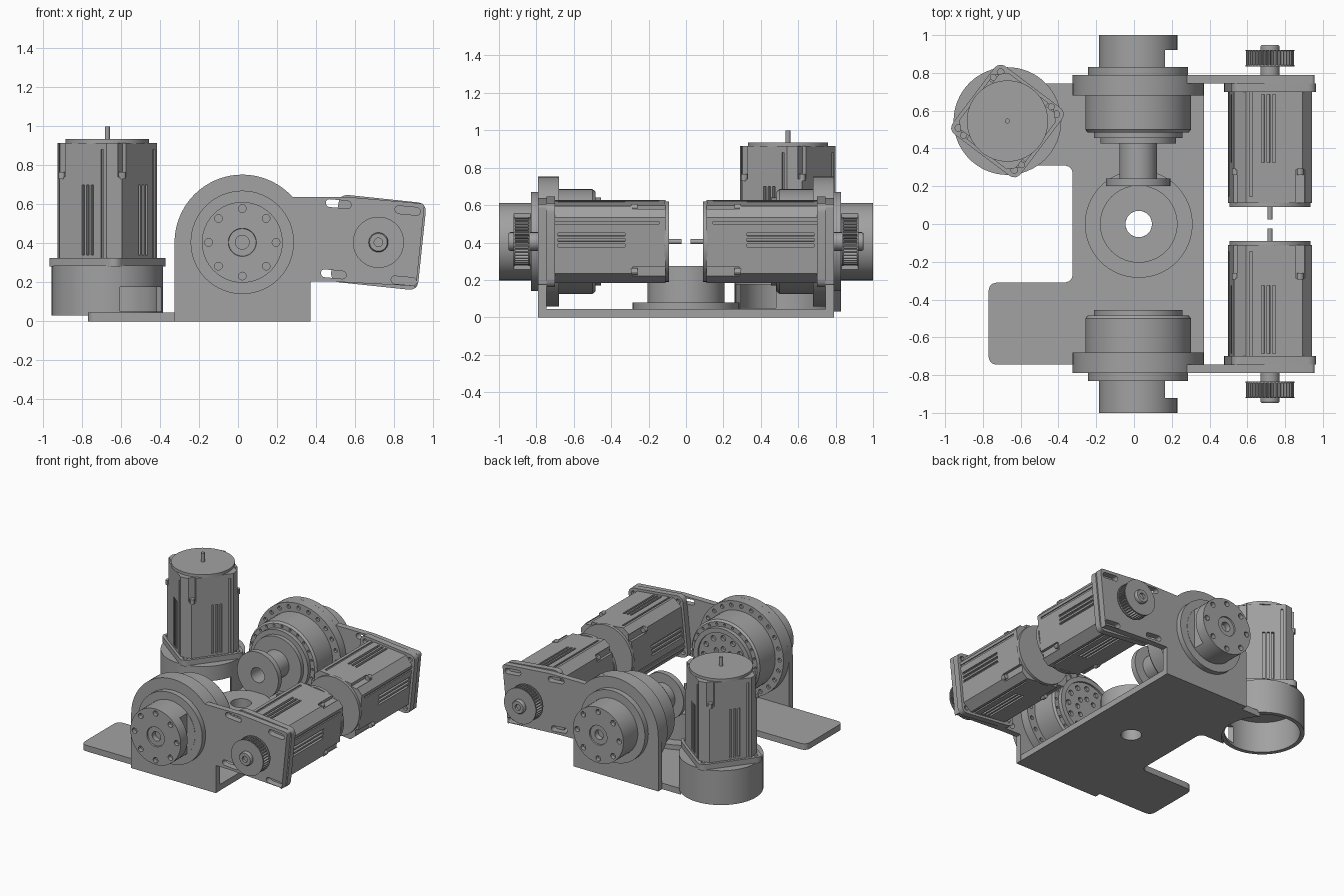
import bpy, bmesh, math
from mathutils import Matrix, Vector

old = bpy.data.objects.get("Cube")
if old:
    bpy.data.objects.remove(old, do_unlink=True)

grey = bpy.data.materials.new("machine_grey")
grey.use_nodes = True
GREY = (0.36, 0.36, 0.36, 1)
grey.diffuse_color = GREY
grey.node_tree.nodes["Principled BSDF"].inputs["Base Color"].default_value = GREY
IDENT = Matrix.Identity(4)


def move(x, y, z=0):
    return Matrix.Translation((x, y, z))


def finish(name, bm, frame):
    bmesh.ops.transform(bm, matrix=frame, verts=bm.verts)
    bmesh.ops.recalc_face_normals(bm, faces=bm.faces)
    for f in bm.faces:
        f.smooth = True
    me = bpy.data.meshes.new(name)
    bm.to_mesh(me)
    bm.free()
    me.set_sharp_from_angle(angle=math.radians(30))
    me.materials.append(grey)
    ob = bpy.data.objects.new(name, me)
    bpy.context.collection.objects.link(ob)
    return ob


def lathe(name, profile, frame=IDENT, closed=False, steps=64):
    """Turn (radius, height) points round the frame's z axis."""
    bm = bmesh.new()
    vs = [bm.verts.new((r, 0, h)) for r, h in profile]
    ring = vs + vs[:1] if closed else vs
    edges = [bm.edges.new(pair) for pair in zip(ring, ring[1:])]
    bmesh.ops.spin(bm, geom=vs + edges, cent=(0, 0, 0), axis=(0, 0, 1),
                   angle=math.tau, steps=steps)
    bmesh.ops.remove_doubles(bm, verts=bm.verts, dist=1e-5)
    return finish(name, bm, frame)


def add_prism(bm, pts, z0, z1):
    low = [bm.verts.new((x, y, z0)) for x, y in pts]
    top = [bm.verts.new((x, y, z1)) for x, y in pts]
    bm.faces.new(low[::-1])
    bm.faces.new(top)
    for i in range(len(pts)):
        j = (i + 1) % len(pts)
        bm.faces.new((low[i], low[j], top[j], top[i]))


def prisms(name, solids, frame=IDENT):
    """One object from several (outline, z0, z1) prisms."""
    bm = bmesh.new()
    for pts, z0, z1 in solids:
        add_prism(bm, pts, z0, z1)
    return finish(name, bm, frame)


def circle(x, y, r, n=16, start=0, sweep=math.tau):
    return [(x + r * math.cos(start + sweep * i / n),
             y + r * math.sin(start + sweep * i / n)) for i in range(n)]


def bolt_ring(x, y, ring, r, n, z0, z1):
    return [(circle(px, py, r, 12), z0, z1) for px, py in circle(x, y, ring, n, 0.0)]


def rect(x0, y0, x1, y1):
    return [(x0, y0), (x1, y0), (x1, y1), (x0, y1)]


def rounded(corners):
    """Round each (x, y, radius) corner of an outline."""
    out = []
    for i, (x, y, r) in enumerate(corners):
        p = Vector((x, y))
        if not r:
            out.append((x, y))
            continue
        a = p + (Vector(corners[i - 1][:2]) - p).normalized() * r
        b = p + (Vector(corners[(i + 1) % len(corners)][:2]) - p).normalized() * r
        for k in range(7):
            t = k / 6
            out.append(tuple(a * (1 - t) ** 2 + p * (2 * t * (1 - t)) + b * t * t))
    return out


def cut(ob, solids, frame=IDENT):
    tool = prisms("cutter", solids, frame)
    tool.hide_render = True
    mod = ob.modifiers.new("cut", 'BOOLEAN')
    mod.operation, mod.solver, mod.object = 'DIFFERENCE', 'EXACT', tool
    dg = bpy.context.evaluated_depsgraph_get()
    baked = bpy.data.meshes.new_from_object(ob.evaluated_get(dg))
    ob.modifiers.clear()
    ob.data = baked
    for p in baked.polygons:
        p.use_smooth = True
    baked.set_sharp_from_angle(angle=math.radians(30))
    bpy.data.objects.remove(tool, do_unlink=True)


def motor(tag, frame):
    """Motor standing on its flange, shaft along local z."""
    h = 0.225
    flange = prisms(tag + "_motor_flange", [(rounded(
        [(-h, -h, .05), (h, -h, .05), (h, h, .05), (-h, h, .05)]), 0, .045)], frame)
    cut(flange, bolt_ring(0, 0, 0, .001, 1, 1, 2) +
        [(circle(sx * .185, sy * .185, .018, 12), .02, .1) for sx in (-1, 1) for sy in (-1, 1)], frame)
    a, b = 0.207, 0.15
    outline = [(a, -b), (a, b), (b, a), (-b, a), (-a, b), (-a, -b), (-b, -a), (b, -a)]
    body = prisms(tag + "_motor_body", [(outline, .045, .635)], frame)
    # cooling grooves, seam lines and screw notches on all four sides
    for k in range(4):
        turn = frame @ Matrix.Rotation(k * math.pi / 2, 4, 'Z')
        cuts = [(rect(.19, o - .008, .3, o + .008), .06, .42) for o in (0, .03, .06)]
        cuts.append((rect(.185, -.165, .3, -.115), .46, .7))
        cuts.append((rect(.198, .115, .3, .13), .04, .6))
        cut(body, cuts, turn)
        lathe(tag + "_body_screw", [(0, .45), (.018, .45), (.018, .485), (0, .485)],
              turn @ move(.2, -.14), steps=12)
    lathe(tag + "_motor_cap", [(0, .63), (.215, .63), (.215, .655), (0, .655)], frame)
    lathe(tag + "_motor_shaft", [(0, .65), (.013, .65), (.013, .72), (0, .72)], frame, steps=20)


# base plate with two tabs, bearing recess and housing cut-out
base = prisms("base_plate", [(rounded([
    (.37, -.79, 0), (.37, .79, 0), (-.32, .79, 0), (-.32, .745, 0), (-.55, .745, 0),
    (-.55, .31, 0), (-.325, .31, .05), (-.325, -.31, .05), (-.77, -.31, .05),
    (-.77, -.745, .05), (-.32, -.745, 0), (-.32, -.79, 0)]), 0, .045)])
cut(base, [(circle(.025, 0, .235, 64), -.1, .03), (circle(.025, 0, .07, 32), -.1, .1),
           (circle(-.67, .545, .275, 64), -.1, .1)])

# central bearing
lathe("centre_bearing", [(.07, .03), (.285, .045), (.285, .08), (.205, .08), (.205, .275),
                         (.07, .275)], move(.025, 0), closed=True)

# upright motor on its drum housing, open below and towards the bearing
drum = lathe("drum_housing", [(.285, .03), (.285, .285), (.06, .285), (.06, .26),
                              (.255, .26), (.255, .03)], move(-.67, .545), closed=True)
cut(drum, [(rect(.1, -.15, .4, .15), .05, .175)],
    move(-.67, .545) @ Matrix.Rotation(math.radians(-45), 4, 'Z'))
motor("upright", move(-.67, .545, .28) @ Matrix.Rotation(math.radians(53), 4, 'Z'))

# the two side drives: local x = x, local y = height, local z = outwards
CX, CZ = 0.022, 0.405
for tag, s in (("front", -1), ("back", 1)):
    side = Matrix(((1, 0, 0, 0), (0, 0, s, 0), (0, 1, 0, 0), (0, 0, 0, 1)))
    hub = side @ move(CX, CZ)

    # upright plate with round head and motor arm
    head = circle(CX, CZ, .347, 40, math.radians(42), math.radians(138))
    plate = prisms(tag + "_side_plate", [(
        head + [(-.325, CZ), (-.325, 0), (.372, 0), (.372, .205), (.5, .203)] +
        rounded([(.912, .165, .02), (.957, .603, .02), (.57, .637, 0)])[:14] +
        [(.57, .637)], .745, .79)], side)
    slots = []
    for x, z in ((.515, .602), (.49, .242), (.87, .568), (.85, .208)):
        ends = circle(.045, 0, .02, 8, -math.pi / 2, math.pi) + [(.045, .02)] \
            + circle(-.045, 0, .02, 8, math.pi / 2, math.pi) + [(-.045, -.02)]
        slots.append(([(x + u, z + v - .09 * u) for u, v in ends], .7, .9))
    cut(plate, slots, side)

    # gearbox: bolted ring, stepped case, recessed output face
    ring = lathe(tag + "_gearbox_ring", [(0, .68), (.347, .68), (.347, .745), (0, .745)], hub)
    cut(ring, bolt_ring(0, 0, .315, .015, 24, .6, .7), hub)
    case = lathe(tag + "_gearbox_case", [
        (0, .685), (.28, .685), (.28, .5), (.268, .485), (.235, .485), (.235, .455),
        (.2, .455), (.2, .468), (0, .468)], hub)
    cut(case, bolt_ring(0, 0, .16, .02, 12, .4, .49) + bolt_ring(0, 0, .08, .018, 8, .4, .49)
        + bolt_ring(0, 0, .252, .009, 24, .4, .5), hub)

    # outer hub with bolt circle and belt opening
    cover = lathe(tag + "_hub", [
        (0, .785), (.265, .785), (.265, .83), (.207, .83), (.207, 1), (.072, 1), (.07, .99),
        (.035, .99), (.035, .95), (0, .95)], hub)
    cut(cover, bolt_ring(0, 0, .173, .02, 8, .97, 1.1)
        + [(rect(.143, -.3, .4, .3), .832, .92)], hub)

    # toothed belt pulley
    axle = side @ move(.72, CZ)
    teeth = []
    for i in range(40):
        for k, r in enumerate((.128, .128, .113, .113)):
            ang = math.tau * (i + k / 4) / 40
            teeth.append((r * math.cos(ang), r * math.sin(ang)))
    prisms(tag + "_pulley_teeth", [(teeth, .842, .918)], axle)
    for z in (.835, .915):
        lathe(tag + "_pulley_rim", [(0, z), (.131, z), (.131, z + .007), (0, z + .007)], axle)
    lathe(tag + "_pulley_hub", [(0, .74), (.05, .74), (.05, .94), (.045, .948), (.022, .948),
                                (.022, .93), (0, .93)], axle, steps=40)

    # motor lying behind the arm
    motor(tag, side @ move(.72, CZ, .745) @ Matrix.Rotation(math.radians(-6), 4, 'Z')
          @ Matrix.Scale(-1, 4, (0, 0, 1)))

# bored output spool on the back gearbox
lathe("output_spool", [(.055, .2), (.17, .2), (.17, .24), (.1, .24), (.1, .425), (.2, .425),
                       (.2, .455), (.215, .455), (.215, .47), (.055, .47)],
      move(CX, 0, CZ) @ Matrix.Rotation(-math.pi / 2, 4, 'X'), closed=True)
